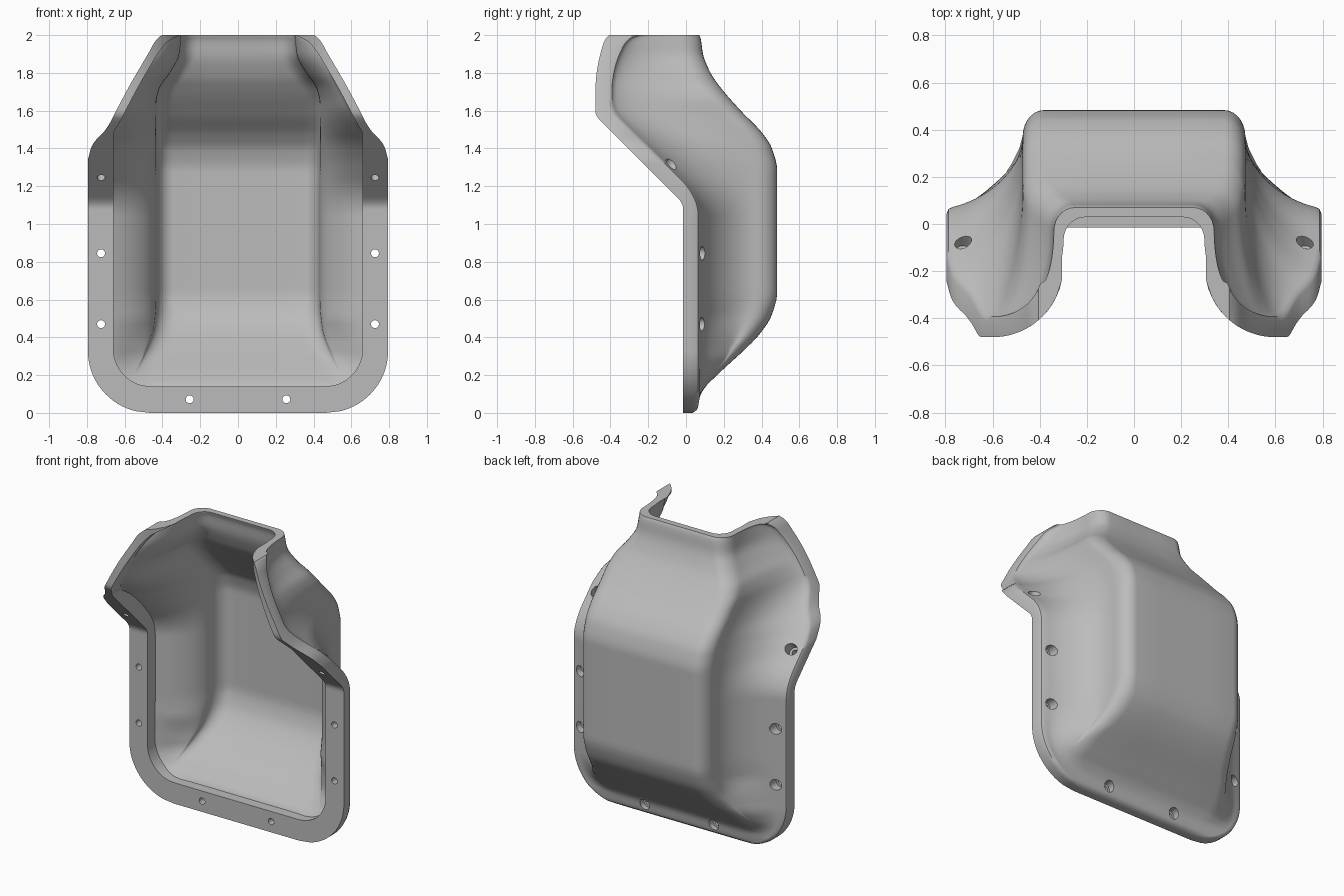
import bpy, bmesh
from math import sin, cos, acos, sqrt, pi, hypot
from mathutils import Matrix, Vector

if "Cube" in bpy.data.objects:
    bpy.data.objects.remove(bpy.data.objects["Cube"], do_unlink=True)

WALL = 0.04        # shell thickness
SILL = 0.14        # height of the solid bottom bar
FACE = -0.015      # front face of the lower flange

grey = bpy.data.materials.new("plain_grey")
grey.use_nodes = True
grey.diffuse_color = (0.5, 0.5, 0.5, 1)
grey.node_tree.nodes["Principled BSDF"].inputs["Base Color"].default_value = (0.5, 0.5, 0.5, 1)


def curve(keys):
    """Smooth function of height through (z, value) keys, without overshoot."""
    d = [(b[1] - a[1]) / (b[0] - a[0]) for a, b in zip(keys, keys[1:])]
    m = [d[0]] + [2 * p * q / (p + q) if p * q > 0 else 0 for p, q in zip(d, d[1:])] + [d[-1]]

    def f(z):
        z = max(keys[0][0], min(keys[-1][0], z))
        i = 0
        while i < len(keys) - 2 and z > keys[i + 1][0]:
            i += 1
        (z0, v0), (z1, v1) = keys[i], keys[i + 1]
        h = z1 - z0
        t = (z - z0) / h
        return (v0 * (1 + 2 * t) * (1 - t) ** 2 + m[i] * h * t * (1 - t) ** 2
                + v1 * t * t * (3 - 2 * t) + m[i + 1] * h * t * t * (t - 1))
    return f


def fold(t, r):
    """max(t, 0) with a rounded knee of size r."""
    return 0 if t < -r else t if t > r else (t + r) ** 2 / (4 * r)


# Outline functions of height
back = curve([(0, .035), (.02, .06), (.09, .075), (.14, .105), (.2, .165), (.43, .4), (.52, .455),
              (.64, .483), (1.28, .483), (1.4, .455), (1.48, .405), (1.6, .29), (1.72, .185),
              (1.8, .13), (1.9, .09), (1.98, .078), (2, .07)])
wall_x = curve([(0, .38), (.15, .6), (.3, .54), (.45, .485), (.6, .472), (1.64, .472),
                (1.72, .455), (1.8, .4), (1.9, .35), (2, .34)])
corner_r = curve([(.15, .2), (.3, .17), (.45, .12), (.6, .09)])
corner_share = curve([(.2, .5), (.6, .3)])
softness = curve([(.2, 1), (.32, .7), (.5, 0)])
upper_edge = curve([(1.34, .795), (1.41, .775), (1.45, .748), (1.48, .717), (1.52, .687), (1.6, .645),
                    (1.74, .57), (1.915, .468), (1.97, .437), (2, .405)])
flange_width = curve([(1.9, .05), (1.96, .065), (2, .1)])


def edge_x(z):
    if z < .33:
        return .465 + sqrt(.33 ** 2 - (.33 - z) ** 2)
    return upper_edge(z)


def horn(x, r):
    """Front of the flared cheek: flat at the side, rounding back towards the middle."""
    u = max(0, .6 - x)
    return -.18 - sqrt(max(0, r * r - u * u))


def contact(x, z):
    limit = horn(x, .3)
    return limit + fold(FACE - fold(z - 1.11, .03) - limit, .02)


def flange_back(x, z):
    limit = horn(x, .205)
    return limit + fold(.072 - fold(z - 1.145, .1) - limit, .05)


def opening_x(z, rim):
    if z < SILL:
        return min(.46, rim - .03)
    if z < .34:
        return .46 + sqrt(max(0, .04 - (.34 - z) ** 2))
    return min(.66, rim - flange_width(z))


def bend(w, b, c, r, ex, ey, amax, soft):
    """Flat back, rounded corner and hollow wall sweeping out to the flange."""
    pts = [(0, b), ((w - r) * .5, b)]
    pts += [(w - r + r * sin(a * pi / 14), b - c + c * cos(a * pi / 14)) for a in range(7)]
    for k in range(15):
        a = amax * k / 14
        out = 1 - cos(a)
        pts.append((w + (ex - w) * out, b - c + (ey - b + c) * (.77 * sin(a) + .23 * out)))
    # towards the bottom the corner melts into a gentle wave
    x0 = w - r
    wave = [ey + (b - ey) * (1 + cos(pi * max(0, min(1, (x - x0) / (ex - x0))))) / 2 for x, y in pts]
    return [(x, y + (v - y) * soft) for (x, y), v in zip(pts, wave)]


def section(z, solid):
    ex, b = edge_x(z), back(z)
    fy = min(b, flange_back(ex, z))
    ox = opening_x(z, ex)
    c = min(.11, corner_share(z) * (b - fy) + .004)
    r = min(corner_r(z), max(c, corner_r(z) - .09))
    soft = softness(z)
    e2 = ex - .025
    w = min(wall_x(z), e2 - .02)
    pts = bend(w, b, c, r, e2, fy, pi / 2, soft)
    # rounded outer edge of the flange
    ry = contact(ex, z)
    pts += [(ex - .008, fy - .008), (ex, fy - .028), (ex, ry)]
    # front face of the flange
    for k in range(1, 5):
        x = ex + (ox - ex) * k / 4
        pts.append((x, contact(x, z)))
    # inner skin, from the opening back to the middle
    wi = min(w - WALL, ox - .006)
    amax = acos(max(0, min(1, 1 - (ox - wi) / (e2 - wi))))
    slope = (back(z + .01) - back(z - .01)) / .02
    bi = b - WALL * min(1.45, hypot(1, slope))
    inner = bend(wi, bi, c, r, e2, fy - WALL, amax, soft)
    if solid:
        inner = [(x, contact(x, z)) for x, y in inner]
    return pts + inner[::-1]


# Heights of the sections, denser in the rounded corners, the knee and the top
steps = [.33 * (1 - cos(k * pi / 40)) for k in range(21)]
steps += [SILL + .2 * (1 - cos(k * pi / 28)) for k in range(15)]
steps += [.34 + .0325 * k for k in range(22)] + [1.04 + .0125 * k for k in range(11)]
steps += [1.18 + .02 * k for k in range(41)] + [1.988, 1.995]
heights = [0]
for z in sorted(steps):
    if z - heights[-1] > .005 and abs(z - SILL) > .004:
        heights.append(z)
heights.append(2)
rows = [(z, True) for z in heights if z < SILL] + [(SILL, True), (SILL, False)]
rows += [(z, False) for z in heights if z > SILL]

# Shell lofted through the sections
bm = bmesh.new()
loops = []
for z, solid in rows:
    half = section(z, solid)
    full = half + [(-x, y) for x, y in half[-2:0:-1]]
    loops.append([bm.verts.new((x, y, z)) for x, y in full])
n = len(loops[0])
for lo, hi in zip(loops, loops[1:]):
    for i in range(n):
        j = (i + 1) % n
        bm.faces.new((lo[i], lo[j], hi[j], hi[i]))
bm.faces.new(loops[0][::-1])
bm.faces.new(loops[-1])
bmesh.ops.remove_doubles(bm, verts=bm.verts, dist=1e-5)
bmesh.ops.recalc_face_normals(bm, faces=bm.faces)
mesh = bpy.data.meshes.new("cover_shell")
bm.to_mesh(mesh)
bm.free()
mesh.materials.append(grey)
shell = bpy.data.objects.new("cover_shell", mesh)
bpy.context.collection.objects.link(shell)

# Stepped bolt holes, wider at the back
bm = bmesh.new()


def bolt_hole(x, y, z, tilt):
    place = Matrix.Translation((x, y, z)) @ Matrix.Rotation(tilt, 4, 'X')
    rings = []
    for r, d in ((.021, -.06), (.021, .045), (.036, .045), (.036, .16)):
        rings.append([bm.verts.new(place @ Vector((r * cos(k * pi / 10), d, r * sin(k * pi / 10))))
                      for k in range(20)])
    for a, b in zip(rings, rings[1:]):
        for k in range(20):
            m = (k + 1) % 20
            bm.faces.new((a[k], a[m], b[m], b[k]))
    bm.faces.new(rings[0][::-1])
    bm.faces.new(rings[-1])


for side in (-1, 1):
    bolt_hole(side * .256, FACE, .072, 0)
    bolt_hole(side * .725, FACE, .47, 0)
    bolt_hole(side * .725, FACE, .845, 0)
    bolt_hole(side * .725, -.15, 1.245, pi / 4)
bmesh.ops.recalc_face_normals(bm, faces=bm.faces)
cut_mesh = bpy.data.meshes.new("bolt_hole_cutter")
bm.to_mesh(cut_mesh)
bm.free()
cut_mesh.materials.append(grey)
cutter = bpy.data.objects.new("bolt_hole_cutter", cut_mesh)
bpy.context.collection.objects.link(cutter)
cutter.hide_render = True

mod = shell.modifiers.new("bolt_holes", 'BOOLEAN')
mod.operation = 'DIFFERENCE'
mod.solver = 'EXACT'
mod.object = cutter
for o in bpy.context.selected_objects:
    o.select_set(False)
bpy.context.view_layer.objects.active = shell
shell.select_set(True)
bpy.ops.object.modifier_apply(modifier=mod.name)
bpy.data.objects.remove(cutter, do_unlink=True)
bpy.ops.object.shade_smooth_by_angle(angle=0.7)
